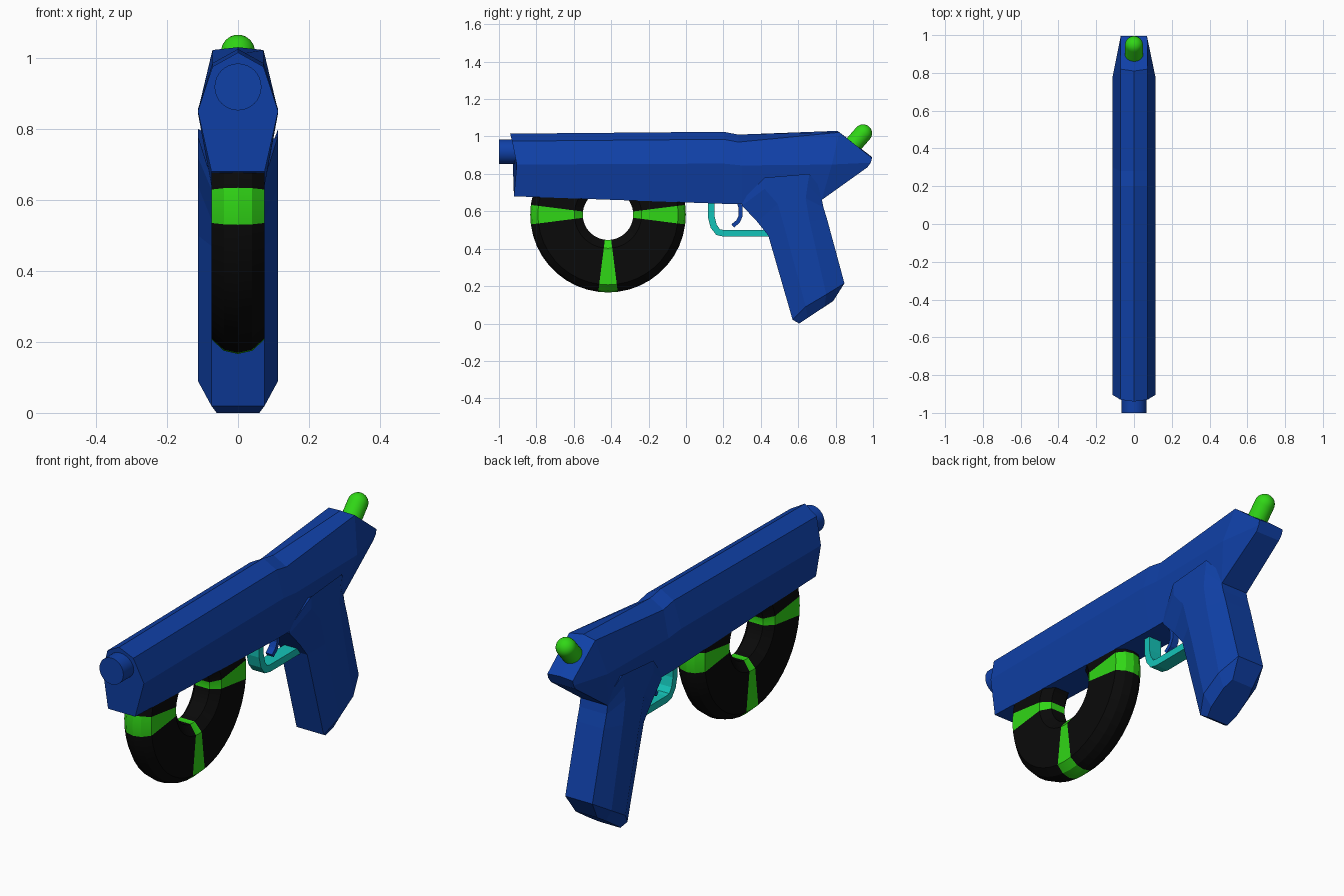
import bpy, bmesh, math
from mathutils import Vector, Matrix

if "Cube" in bpy.data.objects:
    bpy.data.objects.remove(bpy.data.objects["Cube"])


def material(name, col):
    m = bpy.data.materials.new(name)
    m.diffuse_color = (*col, 1)
    m.use_nodes = True
    m.node_tree.nodes["Principled BSDF"].inputs["Base Color"].default_value = m.diffuse_color
    return m


BLUE = material("deep blue", (0.005, 0.052, 0.39))
GREEN = material("bright green", (0.03, 0.68, 0.008))
BLACK = material("black", (0.003, 0.003, 0.003))
TEAL = material("teal", (0.007, 0.55, 0.48))


def finish(name, bm, *mats):
    bmesh.ops.recalc_face_normals(bm, faces=bm.faces[:])
    me = bpy.data.meshes.new(name)
    bm.to_mesh(me)
    bm.free()
    ob = bpy.data.objects.new(name, me)
    bpy.context.collection.objects.link(ob)
    for m in mats:
        me.materials.append(m)
    return ob


def smooth(ob, angle=40):
    bpy.ops.object.select_all(action='DESELECT')
    ob.select_set(True)
    bpy.context.view_layer.objects.active = ob
    bpy.ops.object.shade_smooth_by_angle(angle=math.radians(angle))


def loft(name, stations, mat):
    """Bridge mirrored half sections; each station is (half widths, (y, z) points)."""
    bm = bmesh.new()
    rings = []
    for xs, pts in stations:
        half = [(x, y, z) for x, (y, z) in zip(xs, pts)]
        full = half + [(-x, y, z) for x, y, z in reversed(half) if x > 0]
        rings.append([bm.verts.new(p) for p in full])
    n = len(rings[0])
    for a, b in zip(rings, rings[1:]):
        for i in range(n):
            j = (i + 1) % n
            bm.faces.new((a[i], a[j], b[j], b[i]))
    bm.faces.new(rings[0])
    bm.faces.new(rings[-1])
    return finish(name, bm, mat)


def strip(name, path, thick, half_w, mat):
    """Sweep a flat bar along a (y, z) path."""
    bm = bmesh.new()
    pts = [Vector((0, y, z)) for y, z in path]
    rings = []
    for i, p in enumerate(pts):
        t = (pts[min(i + 1, len(pts) - 1)] - pts[max(i - 1, 0)]).normalized()
        nrm = Vector((0, -t.z, t.y)) * thick / 2
        x = Vector((half_w, 0, 0))
        rings.append([bm.verts.new(q) for q in
                      (p + nrm + x, p + nrm - x, p - nrm - x, p - nrm + x)])
    for a, b in zip(rings, rings[1:]):
        for i in range(4):
            j = (i + 1) % 4
            bm.faces.new((a[i], a[j], b[j], b[i]))
    bm.faces.new(rings[0])
    bm.faces.new(rings[-1])
    return finish(name, bm, mat)


# Long faceted body with a pointed tail
W = (0, .072, .113, .075)
loft("body", [
    (W, [(-.94, 1.015), (-.93, .975), (-.905, .85), (-.92, .68)]),
    (W, [(.2, 1.025), (.2, .985), (.2, .855), (.2, .64)]),
    (W, [(.28, 1.01), (.28, .97), (.3, .845), (.3, .64)]),
    ((0, .072, .113, .075), [(.81, 1.03), (.82, 1.022), (.78, .85), (.725, .66)]),
    ((0, .07, .07, .068), [(.995, .89), (.995, .885), (.988, .86), (.97, .835)]),
], BLUE)

# Slanted grip with chamfered corners
G = (.075, .113, .113, .075)
loft("grip", [
    (G, [(.3, .66), (.42, .78), (.66, .80), (.74, .70)]),
    (G, [(.3, .63), (.42, .72), (.65, .74), (.727, .66)]),
    (G, [(.38, .545), (.49, .64), (.64, .67), (.735, .62)]),
    (G, [(.44, .47), (.53, .5), (.66, .55), (.755, .555)]),
    (G, [(.57, .02), (.64, .09), (.75, .155), (.847, .215)]),
    ((.06, .075, .075, .06), [(.605, 0), (.65, .03), (.74, .09), (.787, .12)]),
], BLUE)

# Muzzle
bm = bmesh.new()
bmesh.ops.create_cone(bm, cap_ends=True, segments=32, radius1=.066, radius2=.066, depth=.2,
                      matrix=Matrix.Translation((0, -.9, .918)) @ Matrix.Rotation(math.pi / 2, 4, 'X'))
smooth(finish("muzzle", bm, BLUE))

# Ring magazine with green stripes; the top is hidden inside the body
CY, CZ = -.417, .582
section = [(.04, .135), (.075, .18), (.075, .375), (.04, .407), (0, .416),
           (-.04, .407), (-.075, .375), (-.075, .18), (-.04, .135)]
angles = []
for k in range(4):
    c = k * 90
    angles += [c - 7.2, c, c + 7.2] + [c + 7.2 + 75.6 * i / 9 for i in range(1, 9)]
bm = bmesh.new()
rings = [[bm.verts.new((x, CY + r * math.cos(math.radians(a)), CZ + r * math.sin(math.radians(a))))
          for x, r in section] for a in angles]
n = len(section)
for k, a in enumerate(rings):
    b = rings[(k + 1) % len(rings)]
    mid = angles[k] + 3
    if 55 < mid < 125:
        continue
    for i in range(n):
        j = (i + 1) % n
        f = bm.faces.new((a[i], a[j], b[j], b[i]))
        f.material_index = 1 if k % 11 < 2 else 0
bmesh.ops.delete(bm, geom=[v for v in bm.verts if not v.link_faces], context='VERTS')
smooth(finish("ring_magazine", bm, BLACK, GREEN), 20)

# Trigger guard and trigger
strip("trigger_guard", [(.135, .66), (.135, .57), (.148, .52), (.172, .488), (.205, .482), (.46, .482)],
      .036, .035, TEAL)
strip("trigger", [(.275, .67), (.292, .62), (.292, .575), (.278, .545), (.25, .522)], .022, .018, BLUE)

# Round-ended hammer
bm = bmesh.new()
base, tip = Vector((0, .84, .895)), Vector((0, .947, 1.017))
rot = (tip - base).to_track_quat('Z', 'Y').to_matrix().to_4x4()
bmesh.ops.create_uvsphere(bm, u_segments=24, v_segments=12, radius=.048,
                          matrix=Matrix.Translation(tip) @ rot)
bmesh.ops.delete(bm, geom=[v for v in bm.verts if (v.co - tip).dot(tip - base) < -1e-5], context='VERTS')
rim = [e for e in bm.edges if e.is_boundary]
ext = bmesh.ops.extrude_edge_only(bm, edges=rim)["geom"]
bmesh.ops.translate(bm, verts=[g for g in ext if isinstance(g, bmesh.types.BMVert)], vec=base - tip)
bmesh.ops.holes_fill(bm, edges=[e for e in bm.edges if e.is_boundary], sides=0)
smooth(finish("hammer", bm, GREEN))
